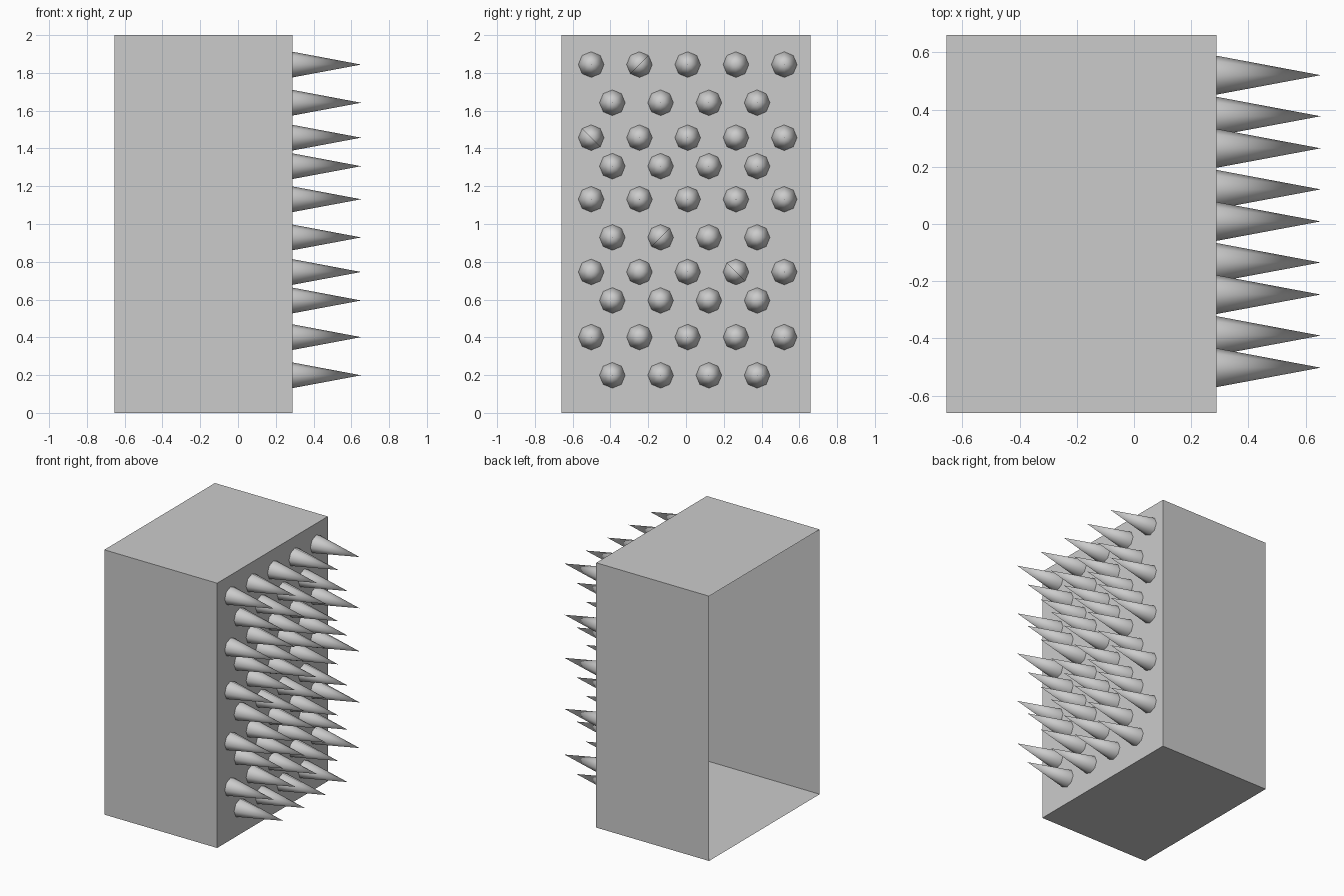
import bpy, bmesh
from math import pi
from mathutils import Matrix, Vector

default = bpy.data.objects.get("Cube")
if default:
    bpy.data.objects.remove(default, do_unlink=True)

BACK_X, WALL_X, TIP_X = -0.655, 0.288, 0.652
HALF_Y, HEIGHT = 0.66, 2.0
SPIKE_RADIUS, SPACING = 0.068, 0.2555

grey = bpy.data.materials.new("plain grey")
grey.use_nodes = True
colour = (0.6, 0.6, 0.6, 1)
grey.diffuse_color = colour
grey.node_tree.nodes["Principled BSDF"].inputs["Base Color"].default_value = colour


def finish_mesh(bm, name, smooth=False):
    mesh = bpy.data.meshes.new(name)
    for face in bm.faces:
        face.smooth = smooth
    bm.to_mesh(mesh)
    bm.free()
    mesh.materials.append(grey)
    return mesh


def place(name, mesh, location=(0, 0, 0)):
    obj = bpy.data.objects.new(name, mesh)
    obj.location = location
    bpy.context.collection.objects.link(obj)
    return obj


# Block: thin shell, open on the side away from the spikes
bm = bmesh.new()
bmesh.ops.create_cube(bm, size=1)
bmesh.ops.scale(bm, vec=(WALL_X - BACK_X, 2 * HALF_Y, HEIGHT), verts=bm.verts)
bmesh.ops.translate(bm, vec=((WALL_X + BACK_X) / 2, 0, HEIGHT / 2), verts=bm.verts)
open_side = [f for f in bm.faces if f.normal.x < -0.9]
bmesh.ops.delete(bm, geom=open_side, context='FACES')
place("block", finish_mesh(bm, "block"))

# Spike: eight-sided smooth cone pointing along +x, base on the wall
bm = bmesh.new()
length = TIP_X - WALL_X
bmesh.ops.create_cone(bm, cap_ends=False, segments=8, radius1=SPIKE_RADIUS,
                      radius2=0, depth=length,
                      matrix=Matrix.Rotation(pi / 2, 4, 'Y')
                      @ Matrix.Translation(Vector((0, 0, length / 2))))
bmesh.ops.remove_doubles(bm, verts=bm.verts, dist=0.0001)
spike_mesh = finish_mesh(bm, "spike", smooth=True)

# Staggered rows of five and four spikes, from top to bottom
rows = [1.844, 1.642, 1.457, 1.306, 1.131, 0.929, 0.746, 0.595, 0.401, 0.199]
for r, z in enumerate(rows):
    count, start = (5, -0.502) if r % 2 == 0 else (4, -0.39)
    for i in range(count):
        place(f"spike_{r + 1}_{i + 1}", spike_mesh, (WALL_X, start + i * SPACING, z))
